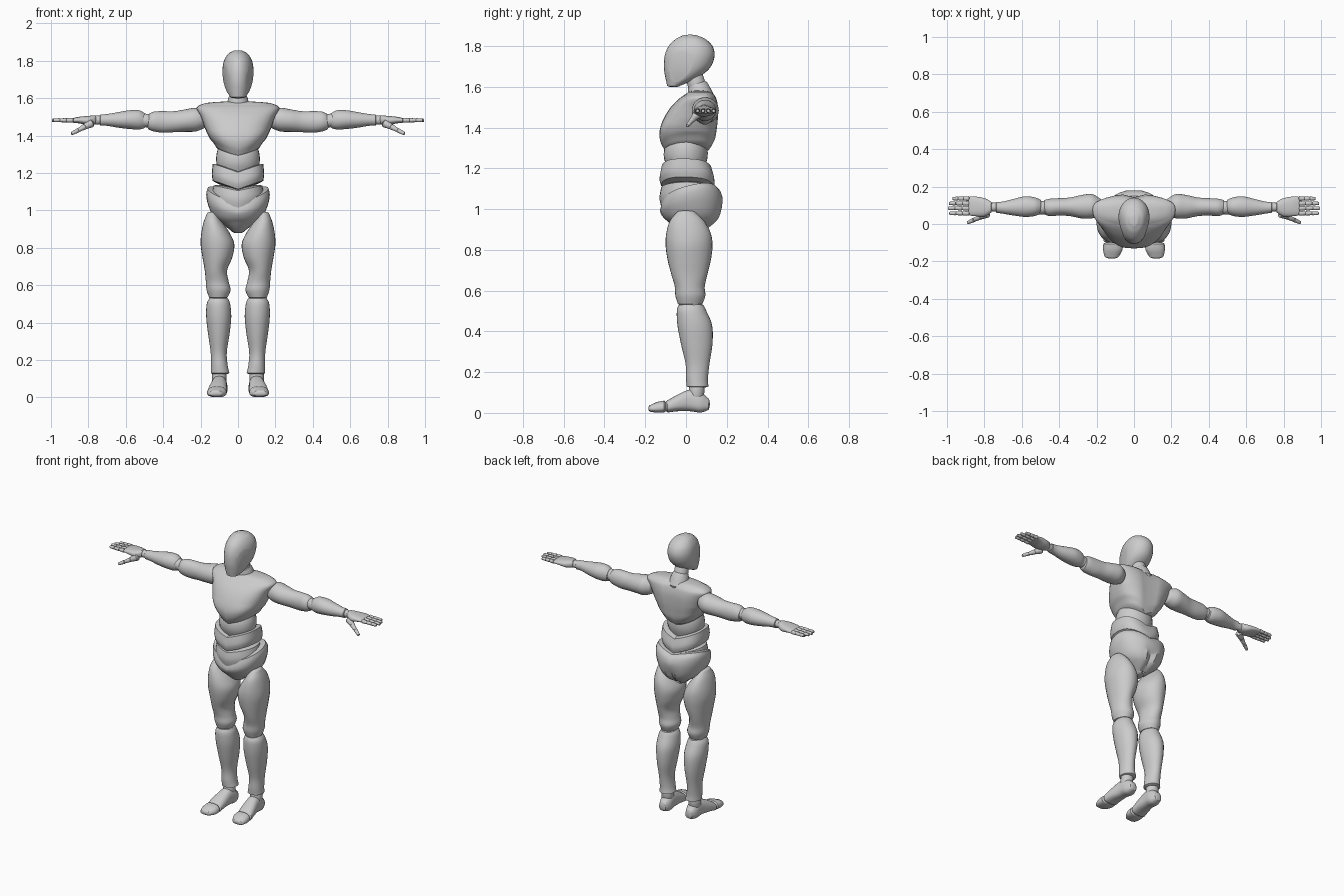
import bpy
import bmesh
import math
from mathutils import Vector

cube = bpy.data.objects.get("Cube")
if cube:
    bpy.data.objects.remove(cube, do_unlink=True)

grey = bpy.data.materials.new("light_grey")
grey.use_nodes = True
colour = (0.6, 0.6, 0.6, 1)
grey.diffuse_color = colour
grey.node_tree.nodes["Principled BSDF"].inputs["Base Color"].default_value = colour

SIDES = 28
AXES = {"x": lambda t, u, v: (t, u, v),
        "y": lambda t, u, v: (u, t, v),
        "z": lambda t, u, v: (u, v, t)}


def smooth_stations(stations, steps):
    """Catmull-Rom resampling of the station list."""
    pts = [stations[0]] + list(stations) + [stations[-1]]
    out = []
    for a, b, c, d in zip(pts, pts[1:], pts[2:], pts[3:]):
        for i in range(steps):
            s = i / steps
            out.append([q + s / 2 * (r - p + s * (2 * p - 5 * q + 4 * r - w + s * (3 * (q - r) + w - p)))
                        for p, q, r, w in zip(a, b, c, d)])
    return out + [list(stations[-1])]


def domed(stations, cap):
    """Add shrinking rings past both ends for a rounded cap."""
    def dome(st, sign):
        t, a, b, c, d = st
        rings = []
        for ang in (30, 55, 75):
            k, h = math.cos(math.radians(ang)), math.sin(math.radians(ang))
            m, n = (a + b) / 2, (c + d) / 2
            rings.append([t + sign * cap * h, m + (a - m) * k, m + (b - m) * k,
                          n + (c - n) * k, n + (d - n) * k])
        return rings
    up = 1 if stations[-1][0] > stations[0][0] else -1
    return dome(stations[0], -up)[::-1] + stations + dome(stations[-1], up)


def finish(name, bm):
    bmesh.ops.recalc_face_normals(bm, faces=bm.faces)
    mesh = bpy.data.meshes.new(name)
    bm.to_mesh(mesh)
    bm.free()
    mesh.materials.append(grey)
    mesh.shade_smooth()
    mesh.set_sharp_from_angle(angle=math.radians(32))
    bpy.context.collection.objects.link(bpy.data.objects.new(name, mesh))


def loft(name, axis, stations, cap=0.01, power=2.0, mid=0.5, warp=None,
         cuts=(), mirror=False, steps=5):
    """Skin rings (t, u low, u high, v low, v high) along an axis."""
    rings = domed(smooth_stations(stations, steps), cap)
    for side in (("left", 1), ("right", -1)) if mirror else (("", 1),):
        bm = bmesh.new()
        loops = []
        for t, ul, uh, vl, vh in rings:
            loop = []
            vc = vl + (vh - vl) * mid
            for i in range(SIDES):
                a = math.tau * i / SIDES
                c, s = math.cos(a), math.sin(a)
                u = (ul + uh) / 2 + (uh - ul) / 2 * math.copysign(abs(c) ** (2 / power), c)
                reach = vh - vc if s > 0 else vc - vl
                v = vc + reach * math.copysign(abs(s) ** (2 / power), s)
                p = Vector(AXES[axis](t, u, v))
                if warp:
                    p = warp(p)
                loop.append(bm.verts.new((p.x * side[1], p.y, p.z)))
            loops.append(loop)
        for low, high in zip(loops, loops[1:]):
            for i in range(SIDES):
                j = (i + 1) % SIDES
                bm.faces.new((low[i], low[j], high[j], high[i]))
        bm.faces.new(loops[0])
        bm.faces.new(loops[-1])
        # Flat facets sliced off the form
        for point, normal in cuts:
            geom = bm.verts[:] + bm.edges[:] + bm.faces[:]
            bmesh.ops.bisect_plane(bm, geom=geom, plane_co=point, plane_no=normal, clear_outer=True)
            bmesh.ops.holes_fill(bm, edges=[e for e in bm.edges if e.is_boundary])
        finish((side[0] + "_" + name).strip("_"), bm)


def body(name, stations, **kw):
    """Centred loft from (z, half width, front, back)."""
    loft(name, "z", [(z, -w, w, f, b) for z, w, f, b in stations], **kw)


def segment(name, a, b, r1, r2, mirror=True):
    """Rounded rod between two points."""
    a, b = Vector(a), Vector(b)
    turn = (b - a).to_track_quat("Z", "Y")
    n = (b - a).length
    loft(name, "z", [(0, -r1, r1, -r1, r1), (n, -r2, r2, -r2, r2)], cap=min(r1, r2) * 0.6,
         warp=lambda p: a + turn @ p, mirror=mirror, steps=2)


def clamp(v):
    return max(0.0, min(1.0, v))


# Head with sliced cheeks
cheeks = [((s * 0.042, -0.1, 1.7), (s * 0.95, -0.28, -0.08)) for s in (1, -1)]
body("head", [(1.605, .04, -.092, -.03), (1.64, .062, -.1, .05), (1.69, .078, -.108, .115),
              (1.75, .083, -.105, .14), (1.8, .075, -.085, .13), (1.835, .054, -.05, .095),
              (1.85, .03, -.02, .06)], cap=.006, mid=.6, cuts=cheeks)
segment("neck", (0, .07, 1.55), (0, .035, 1.67), .046, .042, mirror=False)
segment("neck_base", (0, .075, 1.54), (0, .06, 1.6), .066, .052, mirror=False)


# Chest: raised lower sides, spine groove
def shape_chest(p):
    low = clamp((1.44 - p.z) / .13)
    p.z += .055 * low * clamp(abs(p.x) / .14)
    if p.y > .08:
        p.y -= .018 * math.exp(-(p.x / .035) ** 2)
    return p


body("chest", [(1.29, .115, -.105, .13), (1.33, .145, -.125, .148), (1.38, .162, -.13, .155),
               (1.44, .178, -.112, .16), (1.5, .2, -.075, .16), (1.545, .222, -.03, .15),
               (1.565, .2, .0, .135)], cap=.018, power=2.5, mid=.6, warp=shape_chest)


# Stacked waist plates, dipping in the middle
def dip(amount, tilt=0.0):
    def warp(p):
        p.z += amount * (abs(p.x) / .14 - .5) + tilt * p.y
        return p
    return warp


body("upper_abdomen", [(1.2, .1, -.09, .09), (1.25, .115, -.108, .105), (1.3, .115, -.105, .105),
                       (1.35, .1, -.08, .09)], cap=.02)
body("waist_plate", [(1.135, .135, -.122, .135), (1.17, .14, -.13, .14), (1.225, .135, -.12, .125)],
     power=2.5, cap=.008, warp=dip(.05, -.03))
body("lower_abdomen", [(1.02, .14, -.12, .14), (1.07, .14, -.13, .145), (1.12, .13, -.122, .13)],
     cap=.015, warp=dip(.03))


# Pelvis
def shape_pelvis(p):
    high = clamp((p.z - .94) / .12)
    p.z += high * (.24 * p.y + .05 * (abs(p.x) / .17 - .4))
    if p.y > .09:
        p.y -= .022 * math.exp(-(p.x / .02) ** 2) * clamp((1.05 - p.z) / .08)
    return p


body("pelvis", [(.89, .035, -.035, .09), (.92, .075, -.07, .135), (.96, .13, -.105, .168),
                (1.01, .16, -.125, .182), (1.05, .17, -.125, .175), (1.085, .163, -.115, .15)],
     power=2.2, mid=.5, cap=.012, warp=shape_pelvis)

# Legs
loft("thigh", "z", [(.985, .11, .165, -.045, .045), (.94, .085, .183, -.08, .09),
                    (.88, .045, .196, -.097, .122), (.82, .02, .2, -.1, .13),
                    (.75, .03, .19, -.09, .122), (.68, .058, .178, -.072, .105),
                    (.62, .05, .172, -.055, .092), (.575, .04, .168, -.052, .095),
                    (.535, .055, .155, -.04, .08)], mirror=True, cap=.008, mid=.45)
segment("knee_joint", (.105, .025, .56), (.105, .03, .51), .045, .045)
loft("shin", "z", [(.53, .055, .152, -.035, .085), (.5, .042, .167, -.045, .1),
                   (.43, .036, .17, -.042, .128), (.34, .045, .16, -.025, .13),
                   (.24, .06, .146, -.002, .115), (.17, .055, .144, .0, .108),
                   (.13, .046, .145, .003, .11)], mirror=True, cap=.007, mid=.45)
segment("ankle_joint", (.1, .055, .14), (.1, .05, .08), .038, .038)
loft("foot", "y", [(.105, .07, .125, .012, .075), (.07, .057, .138, .002, .105),
                   (.02, .058, .142, .008, .115), (-.04, .058, .155, .008, .09),
                   (-.09, .06, .164, .002, .062)], mirror=True, cap=.012, power=2.4, mid=.4)
loft("toes", "y", [(-.107, .06, .164, .002, .06), (-.14, .062, .165, .001, .054),
                   (-.172, .08, .158, .005, .04)], mirror=True, cap=.013, power=2.4, mid=.4)

# Arms
loft("upper_arm", "x", [(.18, .045, .135, 1.44, 1.53), (.225, .03, .16, 1.422, 1.548),
                        (.28, .03, .155, 1.42, 1.54), (.34, .042, .142, 1.418, 1.53),
                        (.4, .045, .138, 1.415, 1.53), (.45, .042, .135, 1.422, 1.528),
                        (.478, .052, .128, 1.432, 1.515)], mirror=True, cap=.008)
segment("elbow_joint", (.47, .088, 1.478), (.51, .088, 1.482), .036, .036)
loft("forearm", "x", [(.5, .055, .13, 1.44, 1.52), (.53, .043, .142, 1.432, 1.535),
                      (.58, .038, .148, 1.435, 1.535), (.64, .045, .135, 1.442, 1.525),
                      (.7, .055, .12, 1.452, 1.515), (.735, .06, .118, 1.453, 1.512)],
     mirror=True, cap=.006)
segment("wrist_joint", (.73, .09, 1.483), (.775, .09, 1.482), .024, .024)
loft("palm", "x", [(.765, .06, .12, 1.46, 1.508), (.8, .04, .138, 1.455, 1.505),
                   (.85, .042, .147, 1.465, 1.5), (.88, .046, .147, 1.468, 1.494)],
     mirror=True, cap=.008, power=2.4)

# Fingers, three joints each, and the thumb
fingers = {"index": (.057, .985), "middle": (.084, .993), "ring": (.11, .987), "little": (.136, .967)}
for finger, (y, tip) in fingers.items():
    length = (tip - .88) / 3
    for k, radius in enumerate((.0125, .0115, .0105)):
        start = .885 + k * length
        segment(f"{finger}_finger_{k + 1}", (start, y, 1.482), (start + length * .8, y, 1.481),
                radius, radius * .85)
base, tip = Vector((.785, .055, 1.465)), Vector((.893, .005, 1.408))
for k, radius in enumerate((.022, .015, .012)):
    segment(f"thumb_{k + 1}", base.lerp(tip, k / 3), base.lerp(tip, (k + .85) / 3), radius, radius * .72)
